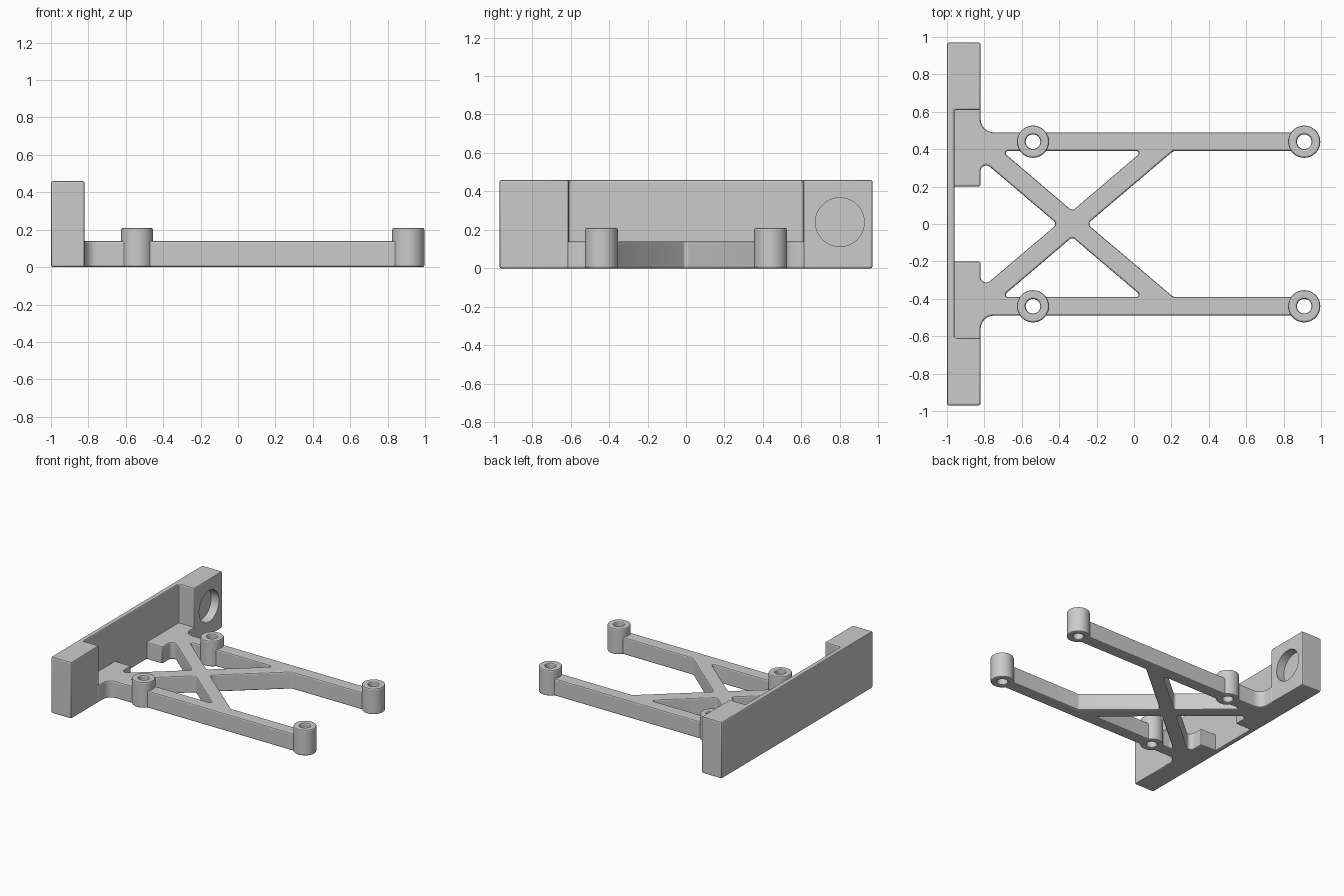
import bpy, bmesh, math
from mathutils import Vector, Matrix

cube = bpy.data.objects.get("Cube")
if cube:
    bpy.data.objects.remove(cube, do_unlink=True)

grey = bpy.data.materials.new("plain_grey")
grey.use_nodes = True
colour = (0.6, 0.6, 0.6, 1)
grey.diffuse_color = colour
grey.node_tree.nodes["Principled BSDF"].inputs["Base Color"].default_value = colour

EDGE = 0.01


def rounded(points, steps=8):
    """Turn (x, y, radius) corners into an outline with arcs."""
    out = []
    for i, (x, y, r) in enumerate(points):
        p = Vector((x, y, 0))
        if r == 0:
            out.append(p)
            continue
        prev, nxt = points[i - 1], points[(i + 1) % len(points)]
        a = (Vector((prev[0], prev[1], 0)) - p).normalized()
        b = (Vector((nxt[0], nxt[1], 0)) - p).normalized()
        half = a.angle(b) / 2
        centre = p + (a + b).normalized() * r / math.sin(half)
        t = r / math.tan(half)
        start = (p + a * t - centre).normalized()
        end = (p + b * t - centre).normalized()
        out += [centre + start.slerp(end, k / steps) * r for k in range(steps + 1)]
    return out


def circle(x, y, r, n=48):
    return [Vector((x + r * math.cos(math.tau * k / n),
                    y + r * math.sin(math.tau * k / n), 0)) for k in range(n)]


def prism(name, outline, z0, z1, matrix=None):
    """Extrude a flat outline between two heights."""
    bm = bmesh.new()
    face = bm.faces.new([bm.verts.new((p.x, p.y, z0)) for p in outline])
    top = bmesh.ops.extrude_face_region(bm, geom=[face])["geom"]
    bmesh.ops.translate(bm, vec=(0, 0, z1 - z0),
                        verts=[v for v in top if isinstance(v, bmesh.types.BMVert)])
    if matrix:
        bm.transform(matrix)
    bmesh.ops.recalc_face_normals(bm, faces=bm.faces)
    mesh = bpy.data.meshes.new(name)
    bm.to_mesh(mesh)
    bm.free()
    mesh.materials.append(grey)
    obj = bpy.data.objects.new(name, mesh)
    bpy.context.collection.objects.link(obj)
    return obj


def apply(obj, mod):
    bpy.context.view_layer.objects.active = obj
    bpy.ops.object.modifier_apply(modifier=mod.name)


def cut(obj, cutters):
    for c in cutters:
        c.hide_render = True
        mod = obj.modifiers.new("cut", 'BOOLEAN')
        mod.operation, mod.solver, mod.object = 'DIFFERENCE', 'EXACT', c
        apply(obj, mod)
        bpy.data.objects.remove(c, do_unlink=True)


def soften(obj):
    mod = obj.modifiers.new("soft_edges", 'BEVEL')
    mod.width, mod.segments = EDGE, 2
    mod.limit_method, mod.angle_limit = 'ANGLE', math.radians(32)
    mod.use_clamp_overlap = False
    apply(obj, mod)


def finish(obj):
    bpy.ops.object.select_all(action='DESELECT')
    obj.select_set(True)
    bpy.context.view_layer.objects.active = obj
    bpy.ops.object.shade_smooth_by_angle(angle=math.radians(20))


# Mounting plate: thin wall with a thick block at each end
side = [(-0.96, 0.61, 0), (-0.82, 0.61, 0), (-0.82, 0.97, 0), (-1, 0.97, 0)]
plate_outline = side + [(x, -y, r) for x, y, r in reversed(side)]
plate = prism("mounting_plate", rounded(plate_outline), 0, 0.46)
soften(plate)

# Counterbored screw holes through the end blocks
along_x = Matrix(((0, 0, 1, 0), (1, 0, 0, 0), (0, 1, 0, 0), (0, 0, 0, 1)))
for s in (-1, 1):
    cut(plate, [prism("screw_hole", circle(s * 0.8, 0.24, 0.0625), -1.1, -0.7, along_x),
                prism("counterbore", circle(s * 0.8, 0.24, 0.127), -0.89, -0.7, along_x)])
finish(plate)

# Flat frame: rails, cross brace and feet that join the plate
upper = [(-0.82, 0.348, 0.03), (-0.82, 0.2, 0), (-0.98, 0.2, 0), (-0.98, 0.63, 0),
         (-0.83, 0.63, 0), (-0.82, 0.61, 0), (-0.82, 0.49, 0.07),
         (0.91, 0.49, 0), (0.91, 0.39, 0), (0.21, 0.39, 0)]
frame_outline = ([(-0.41, 0, 0.02)] + upper + [(-0.25, 0, 0.02)]
                 + [(x, -y, r) for x, y, r in reversed(upper)])
frame = prism("cross_braced_frame", rounded(frame_outline), 0, 0.14)
for s in (-1, 1):
    window = [(-0.706, s * 0.39, 0.012), (0.046, s * 0.39, 0.012), (-0.33, s * 0.07, 0.02)]
    cut(frame, [prism("window", rounded(window), -0.1, 0.3)])
soften(frame)

# Hollow standoffs on the rails
for place, x in (("inner", -0.54), ("outer", 0.91)):
    for name, y in (("front", -0.44), ("back", 0.44)):
        cut(frame, [prism("clearance", circle(x, y, 0.06), -0.1, 0.3)])
        post = prism(f"{place}_{name}_standoff", circle(x, y, 0.086), 0, 0.21)
        cut(post, [prism("bore", circle(x, y, 0.039), -0.1, 0.3)])
        soften(post)
        finish(post)
finish(frame)
